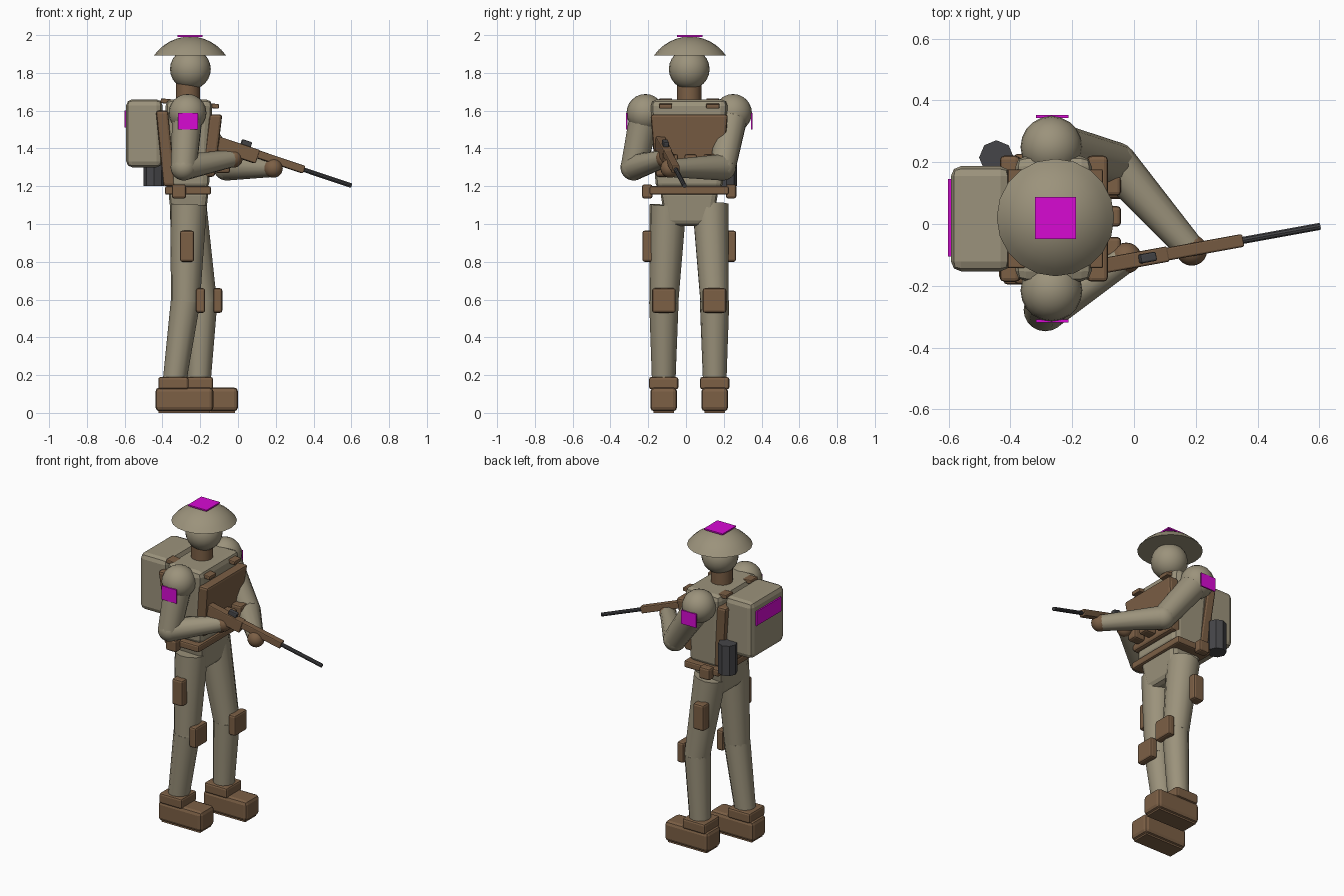
import bpy, bmesh, math
from mathutils import Vector, Matrix

if "Cube" in bpy.data.objects:
    bpy.data.objects.remove(bpy.data.objects["Cube"], do_unlink=True)

MID = 0.017   # y of the body's symmetry plane
SIDES = (("right", -1), ("left", 1))


def material(name, rgb):
    m = bpy.data.materials.new(name)
    m.use_nodes = True
    m.diffuse_color = (*rgb, 1)
    m.node_tree.nodes["Principled BSDF"].inputs["Base Color"].default_value = (*rgb, 1)
    return m


CLOTH = material("khaki cloth", (0.33, 0.29, 0.2))
LEATHER = material("brown leather", (0.2, 0.115, 0.06))
METAL = material("dark metal", (0.06, 0.06, 0.065))
PATCH = material("magenta patch", (0.68, 0.003, 0.65))


def finish(name, bm, mat, smooth=True):
    bmesh.ops.recalc_face_normals(bm, faces=bm.faces)
    me = bpy.data.meshes.new(name)
    bm.to_mesh(me)
    bm.free()
    me.materials.append(mat)
    ob = bpy.data.objects.new(name, me)
    bpy.context.collection.objects.link(ob)
    if smooth:
        bpy.ops.object.select_all(action="DESELECT")
        ob.select_set(True)
        bpy.context.view_layer.objects.active = ob
        bpy.ops.object.shade_smooth_by_angle(angle=math.radians(35))
    return ob


def box(name, mat, x, y, z, bevel=0.012, taper=(1, 1), lean=0.0, spin=None):
    """Box from (low, high) ranges; taper scales the bottom, lean shifts the bottom in x."""
    bm = bmesh.new()
    bmesh.ops.create_cube(bm, size=1)
    size = Vector((x[1] - x[0], y[1] - y[0], z[1] - z[0]))
    for v in bm.verts:
        if v.co.z < 0:
            v.co.x *= taper[0]
            v.co.y *= taper[1]
        v.co = Vector(a * b for a, b in zip(v.co, size))
        if v.co.z < 0:
            v.co.x += lean
    if bevel:
        bmesh.ops.bevel(bm, geom=bm.edges[:], offset=bevel, segments=2,
                        profile=0.5, affect="EDGES", clamp_overlap=True)
    if spin:
        bmesh.ops.transform(bm, matrix=spin, verts=bm.verts)
    centre = Vector((sum(x) / 2, sum(y) / 2, sum(z) / 2))
    bmesh.ops.translate(bm, vec=centre, verts=bm.verts)
    return finish(name, bm, mat, smooth=False)


def ball(name, mat, centre, r, scale=(1, 1, 1)):
    bm = bmesh.new()
    bmesh.ops.create_uvsphere(bm, u_segments=20, v_segments=12, radius=r)
    bmesh.ops.scale(bm, vec=scale, verts=bm.verts)
    bmesh.ops.translate(bm, vec=centre, verts=bm.verts)
    return finish(name, bm, mat)


def tube(name, mat, a, b, ra, rb, sides=12):
    a, b = Vector(a), Vector(b)
    bm = bmesh.new()
    bmesh.ops.create_cone(bm, cap_ends=True, segments=sides, radius1=ra,
                          radius2=rb, depth=(b - a).length)
    turn = (b - a).to_track_quat("Z", "Y").to_matrix().to_4x4()
    bmesh.ops.transform(bm, matrix=Matrix.Translation((a + b) / 2) @ turn, verts=bm.verts)
    return finish(name, bm, mat)


def span(centre, width):
    return (centre - width / 2, centre + width / 2)


# Head, neck and shallow brimmed helmet
tube("neck", LEATHER, (-0.265, MID, 1.62), (-0.265, MID, 1.76), 0.064, 0.064, 16)
ball("head", CLOTH, (-0.252, MID, 1.82), 0.108)
bm = bmesh.new()
R, RIM, TOP = 0.232, 0.19, 1.992
arc = math.asin(RIM / R)
profile = [bm.verts.new((R * math.sin(arc * i / 6), 0, R * math.cos(arc * i / 6) - R + TOP))
           for i in range(7)]
edges = [bm.edges.new(pair) for pair in zip(profile, profile[1:])]
bmesh.ops.spin(bm, geom=profile + edges, cent=(0, 0, 0), axis=(0, 0, 1),
               angle=math.tau, steps=20, use_merge=True)
bmesh.ops.remove_doubles(bm, verts=bm.verts, dist=0.0005)
bmesh.ops.holes_fill(bm, edges=[e for e in bm.edges if e.is_boundary])
bmesh.ops.translate(bm, vec=(-0.254, MID + 0.004, 0), verts=bm.verts)
finish("helmet", bm, CLOTH)
box("helmet_patch", PATCH, (-0.32, -0.188), (-0.048, 0.088), (1.991, 2.0), 0)

# Torso, vest plates and pelvis
box("torso", CLOTH, (-0.385, -0.135), span(MID, 0.41), (1.18, 1.66), 0.035, (0.85, 0.86))
box("front_vest", LEATHER, (-0.15, -0.083), span(MID, 0.41), (1.25, 1.58), 0.014, (1, 0.86), -0.04)
box("back_vest", LEATHER, (-0.435, -0.37), span(MID, 0.41), (1.2, 1.6), 0.014, (1, 0.86), 0.04)
box("pelvis", CLOTH, (-0.37, -0.155), span(MID, 0.31), (0.99, 1.18), 0.03, (0.8, 0.8))
box("belt", LEATHER, (-0.387, -0.143), span(MID, 0.42), (1.155, 1.2), 0.01)
for i in range(3):
    box(f"chest_pouch_{i + 1}", LEATHER, (-0.12, -0.042), span(0.125 - 0.1 * i, 0.066),
        (1.27, 1.37), 0.012)

# Backpack and canister
box("backpack", CLOTH, (-0.592, -0.4), span(MID, 0.34), (1.3, 1.66), 0.032)
box("backpack_patch", PATCH, (-0.601, -0.592), (-0.105, 0.145), (1.51, 1.6), 0)
tube("canister", METAL, (-0.445, 0.215, 1.2), (-0.445, 0.215, 1.39), 0.056, 0.056, 8)

# Mirrored clothing parts and legs
for side, s in SIDES:
    def out(d):
        return MID + s * d

    box(f"{side}_shoulder_strap", LEATHER, (-0.41, -0.1), span(out(0.125), 0.07),
        (1.625, 1.65), 0.006, spin=Matrix.Rotation(0.1, 4, "Y"))
    box(f"{side}_belt_pouch", LEATHER, (-0.35, -0.275), span(out(0.222), 0.055), (1.135, 1.21))
    box(f"{side}_thigh_pouch", LEATHER, (-0.307, -0.232), span(out(0.215), 0.066), (0.8, 0.965))

    fwd = 0.13 if s > 0 else 0.0    # the left leg steps forward
    hip = Vector((-0.262, out(0.112), 1.1))
    knee = Vector((-0.278 + fwd * 0.7, out(0.134), 0.59))
    ankle = Vector((-0.337 + fwd, out(0.135), 0.16))
    tube(f"{side}_thigh", CLOTH, hip, knee, 0.098, 0.077)
    ball(f"{side}_knee", CLOTH, knee, 0.076)
    tube(f"{side}_shin", CLOTH, knee, ankle, 0.078, 0.062)
    kx = knee.x + 0.08
    box(f"{side}_knee_pad", LEATHER, span(kx, 0.048), span(knee.y, 0.125), (0.53, 0.66))
    box(f"{side}_boot_cuff", LEATHER, span(ankle.x - 0.005, 0.16), span(ankle.y, 0.155), (0.125, 0.19))
    box(f"{side}_boot", LEATHER, (-0.437 + fwd, -0.13 + fwd), span(ankle.y, 0.142), (0.008, 0.135), 0.022)
    box(f"{side}_boot_sole", LEATHER, (-0.42 + fwd, -0.147 + fwd), span(ankle.y, 0.11), (0, 0.02), 0)

    # Arm, with shoulder cap, patch and hand
    shoulder = Vector((-0.267, out(0.232), 1.588))
    elbow = Vector((-0.06, 0.195, 1.3) if s > 0 else (-0.287, -0.277, 1.3))
    hand = Vector((0.187, -0.085, 1.295) if s > 0 else (-0.025, -0.11, 1.348))
    ball(f"{side}_shoulder", CLOTH, shoulder, 0.1)
    tube(f"{side}_upper_arm", CLOTH, shoulder, elbow, 0.083, 0.07)
    ball(f"{side}_elbow", CLOTH, elbow, 0.07)
    tube(f"{side}_forearm", CLOTH, elbow, hand, 0.07, 0.046)
    ball(f"{side}_hand", LEATHER, hand, 0.05)
    box(f"{side}_shoulder_patch", PATCH, span(-0.265, 0.105), span(out(0.331), 0.009), (1.5, 1.587), 0)

# Rifle, laid along one sloping line
muzzle, butt = Vector((0.6, -0.008, 1.203)), Vector((-0.1, -0.135, 1.438))
axis = (muzzle - butt).normalized()
side_axis = Vector((0, 0, 1)).cross(axis).normalized()
up = axis.cross(side_axis)
turn = Matrix((axis, side_axis, up)).transposed().to_4x4()


def rifle_block(name, mat, start, end, width, height, lift=0.0):
    c = butt + axis * (start + end) / 2 + up * lift
    box(name, mat, span(c.x, end - start), span(c.y, width), span(c.z, height), 0.006, spin=turn)


rifle_block("rifle_stock", LEATHER, -0.02, 0.22, 0.05, 0.075, -0.014)
rifle_block("rifle_fore_end", LEATHER, 0.15, 0.48, 0.042, 0.042)
rifle_block("rifle_sight", METAL, 0.115, 0.17, 0.03, 0.03, 0.035)
tube("rifle_barrel", METAL, butt + axis * 0.45, muzzle, 0.012, 0.012, 10)
